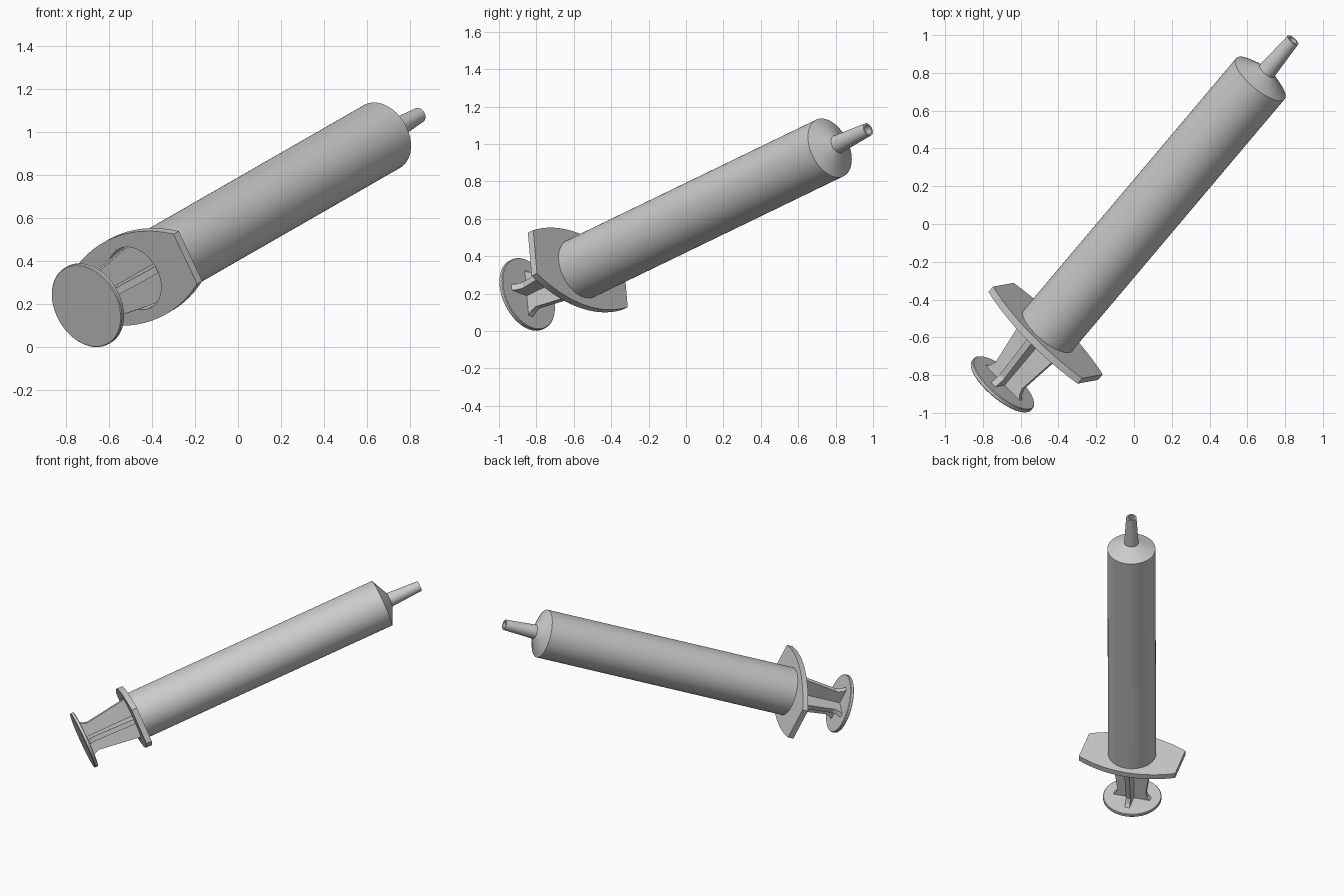
import bpy, bmesh, math
from mathutils import Matrix, Vector

if "Cube" in bpy.data.objects:
    bpy.data.objects.remove(bpy.data.objects["Cube"])

# Local frame: z runs along the syringe axis, x along the long side of the finger flange
axis = Vector((0.605, 0.717, 0.347)).normalized()
side = Vector((0.695, -0.667, 0.27))
side = (side - axis * side.dot(axis)).normalized()
up = axis.cross(side)
FRAME = Matrix((side, up, axis)).transposed().to_4x4()
FRAME.translation = Vector((-0.704, -0.858, 0.191))


def finish(name, bm, smooth=True):
    bmesh.ops.recalc_face_normals(bm, faces=bm.faces)
    bm.transform(FRAME)
    mesh = bpy.data.meshes.new(name)
    bm.to_mesh(mesh)
    bm.free()
    ob = bpy.data.objects.new(name, mesh)
    bpy.context.collection.objects.link(ob)
    if smooth:
        bpy.ops.object.select_all(action='DESELECT')
        ob.select_set(True)
        bpy.context.view_layer.objects.active = ob
        bpy.ops.object.shade_smooth_by_angle(angle=math.radians(25))
    return ob


def lathe(name, profile, closed=False, n=64):
    """Revolve (radius, height) points; open profiles are capped."""
    bm = bmesh.new()
    rings = [[bm.verts.new((r * math.cos(2 * math.pi * i / n),
                            r * math.sin(2 * math.pi * i / n), z))
              for i in range(n)] for r, z in profile]
    pairs = list(zip(rings, rings[1:]))
    if closed:
        pairs.append((rings[-1], rings[0]))
    else:
        bm.faces.new(rings[0])
        bm.faces.new(rings[-1])
    for a, b in pairs:
        for i in range(n):
            j = (i + 1) % n
            bm.faces.new((a[i], a[j], b[j], b[i]))
    return finish(name, bm)


def extrude_face(bm, points, offset):
    face = bm.faces.new([bm.verts.new(p) for p in points])
    new = bmesh.ops.extrude_face_region(bm, geom=[face])['geom']
    bmesh.ops.translate(bm, vec=offset,
                        verts=[v for v in new if isinstance(v, bmesh.types.BMVert)])


# Hollow barrel with sloped shoulder and open tapered nozzle
lathe("barrel", [(0.168, 0.40), (0.168, 2.27), (0.05, 2.327), (0.036, 2.555),
                 (0.025, 2.555), (0.03, 2.30), (0.155, 2.245), (0.155, 0.40)], closed=True)

# Finger flange: straight ends, bowed long sides, round hole
HALF_L, END_W, MID_W, HOLE = 0.35, 0.128, 0.213, 0.155
sag = MID_W - END_W
R = (HALF_L ** 2 + sag ** 2) / (2 * sag)
a0 = math.asin(HALF_L / R)
corner = math.atan2(END_W, HALF_L)


def outline(a):
    """Distance from centre to the outline at angle a."""
    c, s = abs(math.cos(a)), abs(math.sin(a))
    k = R - MID_W
    arc = -k * s + math.sqrt(R * R - (k * c) ** 2)
    return min(arc, HALF_L / c) if c > 1e-6 else arc


angles = [2 * math.pi * i / 96 for i in range(96)]
angles += [corner, math.pi - corner, math.pi + corner, 2 * math.pi - corner]
angles.sort()
bm = bmesh.new()
loops = []
for z, outer in ((0.37, False), (0.37, True), (0.41, True), (0.41, False)):
    loops.append([bm.verts.new(((outline(a) if outer else HOLE) * math.cos(a),
                                (outline(a) if outer else HOLE) * math.sin(a), z))
                  for a in angles])
for k in range(4):
    p, q = loops[k], loops[(k + 1) % 4]
    for i in range(len(angles)):
        j = (i + 1) % len(angles)
        bm.faces.new((p[i], p[j], q[j], q[i]))
finish("finger_flange", bm)

# Thumb disc
lathe("thumb_disc", [(0.200, 0.0), (0.204, 0.004), (0.204, 0.021), (0.200, 0.025)])

# Plunger ribs: two crossed blades, flared at the disc and widening into the barrel
half = [(0.138, 0.02), (0.115, 0.045), (0.103, 0.08), (0.142, 0.36), (0.15, 0.45), (0.15, 2.12)]
T = 0.017
profile = half + [(-w, z) for w, z in reversed(half)]
for name, turned in (("plunger_rib_wide", False), ("plunger_rib_cross", True)):
    bm = bmesh.new()
    if turned:
        extrude_face(bm, [(-T, w, z) for w, z in profile], (2 * T, 0, 0))
    else:
        extrude_face(bm, [(w, -T, z) for w, z in profile], (0, 2 * T, 0))
    finish(name, bm, smooth=False)

# Piston at the inner end of the plunger
lathe("piston", [(0.153, 2.12), (0.153, 2.23), (0.04, 2.28)])
